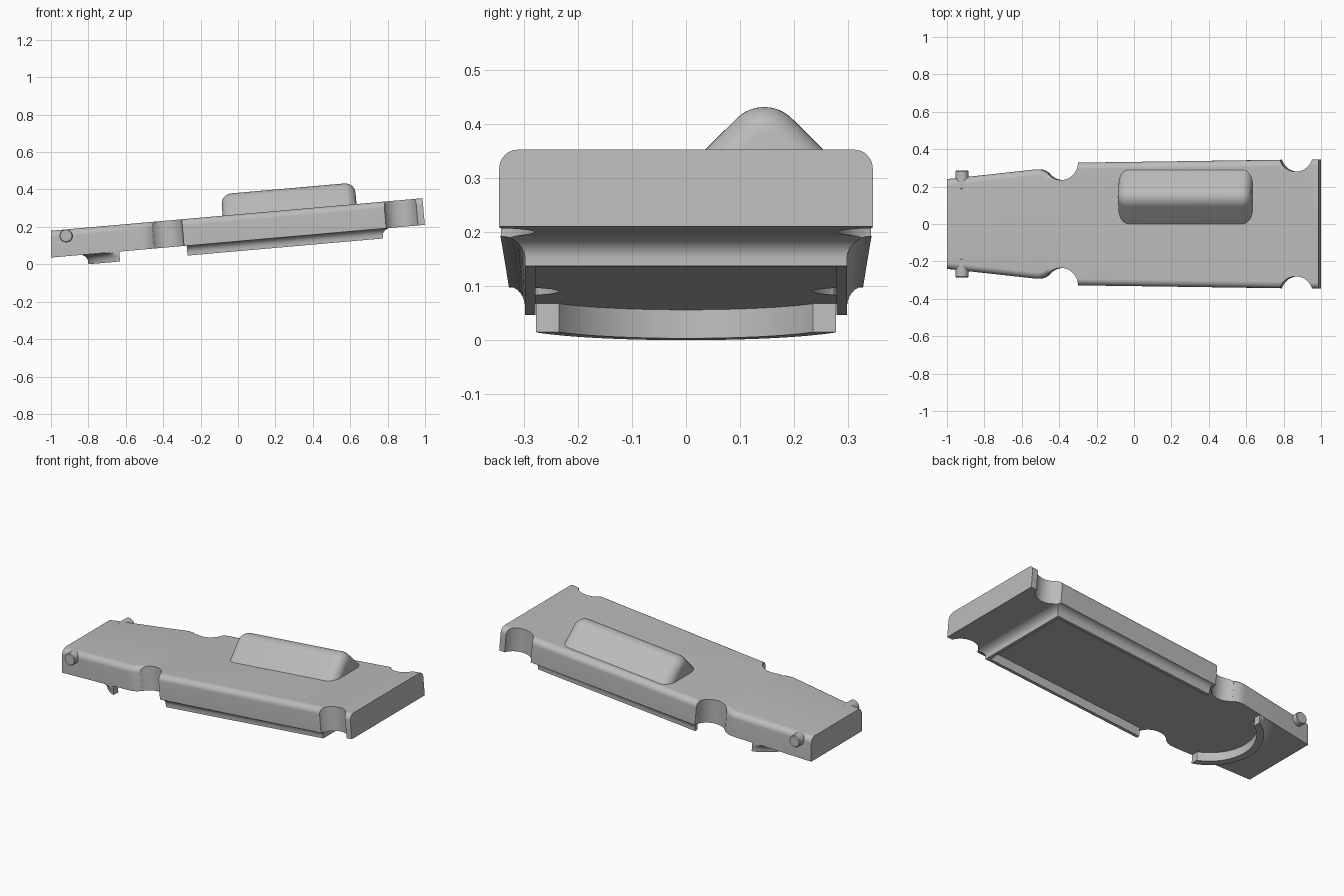
import bpy, bmesh
from math import sin, cos, acos, sqrt, pi, radians
from mathutils import Matrix, Vector

if "Cube" in bpy.data.objects:
    bpy.data.objects.remove(bpy.data.objects["Cube"])

# The whole part lies tilted: w = 0 is the top face, u runs along its length
TILT = Matrix.Translation((0, 0, 0.267)) @ Matrix.Rotation(radians(-5), 4, 'Y')
UNDER, FOOT = -0.143, -0.196   # underside of the plate, lower edge of the ribs

grey = bpy.data.materials.new("plain grey")
grey.use_nodes = True
grey.diffuse_color = (0.5, 0.5, 0.5, 1)
grey.node_tree.nodes["Principled BSDF"].inputs["Base Color"].default_value = (0.5, 0.5, 0.5, 1)


def make_object(name, bm):
    bmesh.ops.recalc_face_normals(bm, faces=bm.faces)
    mesh = bpy.data.meshes.new(name)
    bm.to_mesh(mesh)
    bm.free()
    mesh.materials.append(grey)
    obj = bpy.data.objects.new(name, mesh)
    bpy.context.collection.objects.link(obj)
    obj.matrix_world = TILT
    return obj


def loft(name, rings):
    """Skin a row of equal-length closed rings and cap both ends."""
    bm = bmesh.new()
    rows = [[bm.verts.new(p) for p in ring] for ring in rings]
    n = len(rows[0])
    for a, b in zip(rows, rows[1:]):
        for i in range(n):
            j = (i + 1) % n
            bm.faces.new((a[i], a[j], b[j], b[i]))
    bm.faces.new(rows[0])
    bm.faces.new(rows[-1])
    return make_object(name, bm)


def cylinder(name, centre, radius, depth, axis='Z', chamfer=0.0):
    bm = bmesh.new()
    bmesh.ops.create_cone(bm, cap_ends=True, segments=48, radius1=radius,
                          radius2=radius, depth=depth)
    if chamfer:
        rims = [e for e in bm.edges if abs(e.verts[0].co.z - e.verts[1].co.z) < 1e-5]
        bmesh.ops.bevel(bm, geom=rims, offset=chamfer, segments=1, affect='EDGES')
    turn = Matrix.Rotation(pi / 2, 4, 'X') if axis == 'Y' else Matrix()
    bmesh.ops.transform(bm, matrix=Matrix.Translation(centre) @ turn, verts=bm.verts)
    return make_object(name, bm)


def cut(obj, cutters):
    bpy.context.view_layer.objects.active = obj
    for c in cutters:
        mod = obj.modifiers.new("cut", 'BOOLEAN')
        mod.operation, mod.solver, mod.object = 'DIFFERENCE', 'EXACT', c
        bpy.ops.object.modifier_apply(modifier=mod.name)


# Plate: rounded long top edges, stepped and tapering half width
WIDTHS = [(-1.004, 0.24), (-0.53, 0.292), (-0.505, 0.291), (-0.485, 0.285), (-0.465, 0.272),
          (-0.40, 0.27), (-0.38, 0.327), (0.99, 0.346)]


def half_width(u):
    for (u0, h0), (u1, h1) in zip(WIDTHS, WIDTHS[1:]):
        if u <= u1:
            return h0 + (h1 - h0) * (u - u0) / (u1 - u0)
    return WIDTHS[-1][1]


def plate_ring(u, h, r=0.035, steps=8):
    right = [(h, UNDER)] + [(h - r + r * cos(k * pi / 2 / steps), -r + r * sin(k * pi / 2 / steps))
                            for k in range(steps + 1)]
    outline = right + [(-y, w) for y, w in reversed(right)]
    lean = 0.087 if u < -1 else 0          # the narrow end stands upright
    return [(u + lean * w, y, w) for y, w in outline]


plate = loft("plate", [plate_ring(u, h) for u, h in WIDTHS])

# Coved U-shaped skirt under the wide section
cove = [(1 - cos(k * pi / 12), FOOT + 0.013 + 0.04 * sin(k * pi / 12)) for k in range(7)]
levels = [(0, FOOT)] + cove + [(0.9, UNDER + 0.01)]
START, END, SIDE = -0.288, 0.761, 0.298
skirt = loft("underside_skirt", [
    [(START, -SIDE - 0.03 * s, w), (END + 0.045 * s, -SIDE - 0.046 * s, w),
     (END + 0.045 * s, SIDE + 0.046 * s, w), (START, SIDE + 0.03 * s, w)] for s, w in levels])
pocket = loft("pocket_cutter", [
    [(-0.5, -0.279, w), (0.742, -0.279, w), (0.742, 0.279, w), (-0.5, 0.279, w)]
    for w in (-0.3, 0)])

# Round finger notches on both edges
notches = [cylinder("notch_cutter", (u, side * y, -0.1), 0.09, 0.6)
           for u, y in ((-0.392, 0.325), (0.868, 0.37)) for side in (-1, 1)]
cut(plate, notches)
cut(skirt, [pocket] + notches)
for c in [pocket] + notches:
    bpy.data.objects.remove(c)

# Curved catch under the narrow end, coved on its outer side
CENTRE, REACH, INNER, OUTER = -0.504, 0.146, 0.277, 0.316
catch_profile = ([(INNER, UNDER + 0.01), (INNER, FOOT), (OUTER, FOOT)]
                 + [(OUTER + 0.04 * s, w) for s, w in cove] + [(OUTER + 0.04, UNDER + 0.01)])


def catch_ring(t):
    ring = []
    for r, w in catch_profile:
        a = t * acos(REACH / r)
        u = CENTRE - r * cos(a)
        limit = half_width(u) - 0.001
        ring.append((u, max(-limit, min(limit, r * sin(a))), w))
    return ring


catch = loft("curved_catch", [catch_ring(k / 20) for k in range(-20, 21)])

# Rounded ridge grip on the top face
LEFT, RIGHT, ROUND = -0.082, 0.636, 0.055


def grip_ring(u, inset, steps=12):
    r, mid = 0.0725 - inset, 0.0425
    arc = [(r * sin(a), mid + r * cos(a))
           for a in (-pi / 4 + k * pi / 2 / steps for k in range(steps + 1))]
    foot = r * sqrt(2) + mid + 0.01
    outline = [(-foot, -0.01)] + arc + [(foot, -0.01)]
    return [(u, 0.145 + y, w) for y, w in outline]


ends = [(ROUND * (1 - cos(k * pi / 16)), ROUND * (1 - sin(k * pi / 16))) for k in range(9)]
grip = loft("ridge_grip", [grip_ring(LEFT + d, s) for d, s in ends]
            + [grip_ring(RIGHT - d, s) for d, s in reversed(ends)])

# Pivot pins on either side of the narrow end
pins = [cylinder(name, (-0.926, side * 0.235, -0.034), 0.035, 0.1, 'Y', 0.004)
        for name, side in (("left_pivot_pin", 1), ("right_pivot_pin", -1))]

# Smooth curves, crisp edges
bpy.ops.object.select_all(action='DESELECT')
for obj in [plate, skirt, catch, grip] + pins:
    obj.select_set(True)
bpy.context.view_layer.objects.active = plate
bpy.ops.object.shade_smooth_by_angle(angle=radians(30))
